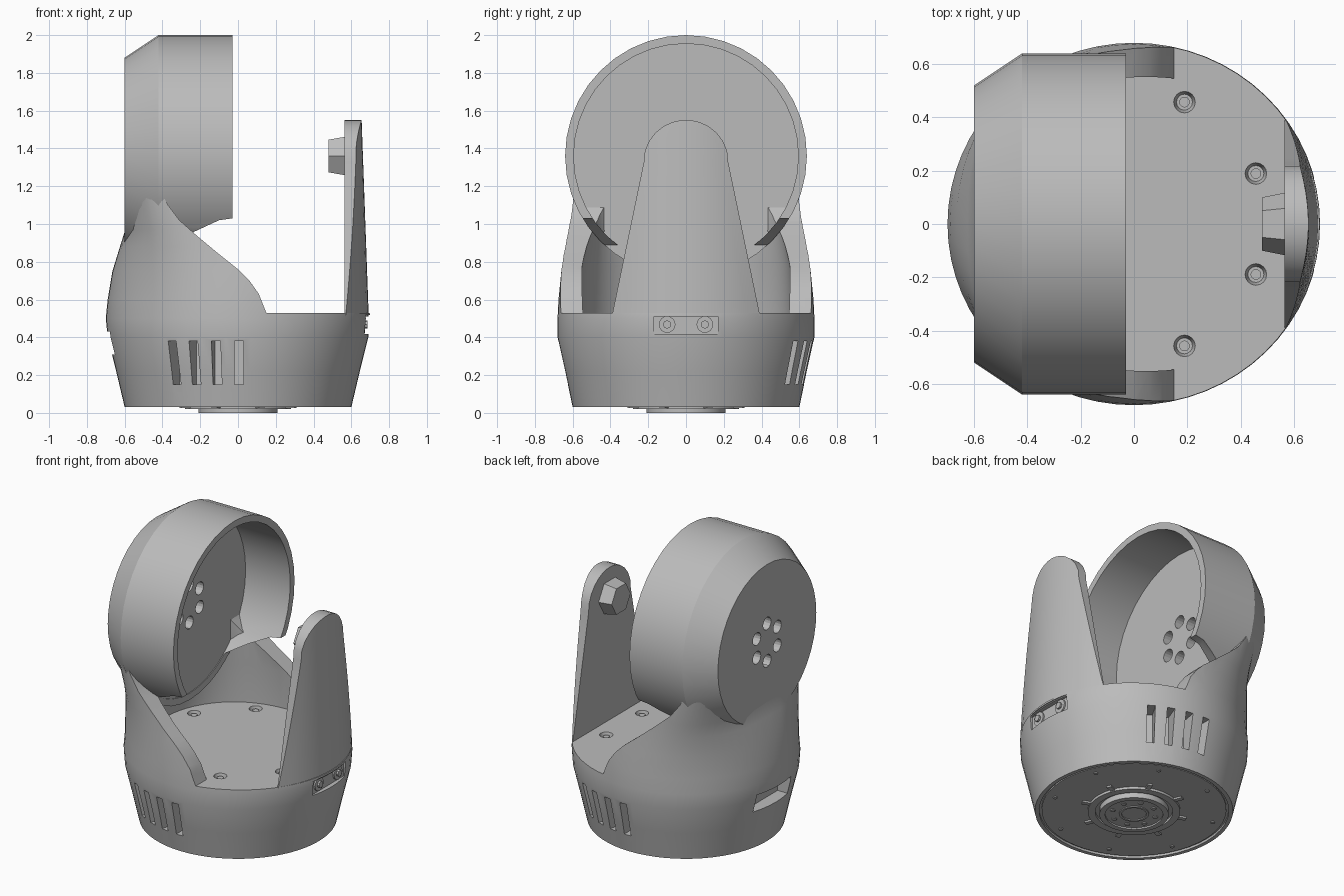
import bpy, bmesh, math
from mathutils import Matrix, Vector

cube = bpy.data.objects.get("Cube")
if cube:
    bpy.data.objects.remove(cube)

grey = bpy.data.materials.new("plain grey")
grey.use_nodes = True
grey.diffuse_color = (0.5, 0.5, 0.5, 1)
grey.node_tree.nodes["Principled BSDF"].inputs["Base Color"].default_value = (0.5, 0.5, 0.5, 1)


def loft(name, rings, closed=False):
    """Skin rings of points; cap the ends, or join last to first when closed."""
    bm = bmesh.new()
    rows = [[bm.verts.new(p) for p in ring] for ring in rings]
    n = len(rows[0])
    pairs = list(zip(rows, rows[1:])) + ([(rows[-1], rows[0])] if closed else [])
    for a, b in pairs:
        for i in range(n):
            j = (i + 1) % n
            bm.faces.new((a[i], a[j], b[j], b[i]))
    if not closed:
        bm.faces.new(rows[0][::-1])
        bm.faces.new(rows[-1])
    bmesh.ops.recalc_face_normals(bm, faces=bm.faces)
    mesh = bpy.data.meshes.new(name)
    bm.to_mesh(mesh)
    bm.free()
    mesh.materials.append(grey)
    obj = bpy.data.objects.new(name, mesh)
    bpy.context.collection.objects.link(obj)
    return obj


def circle(r, h, axis="z", centre=(0, 0, 0), n=40):
    pts = []
    for i in range(n):
        a = 2 * math.pi * i / n
        c, s = r * math.cos(a), r * math.sin(a)
        p = (c, s, h) if axis == "z" else (h, c, s)
        pts.append(Vector(p) + Vector(centre))
    return pts


def cylinder(name, r, h0, h1, axis="z", centre=(0, 0, 0), n=16, r1=None):
    return loft(name, [circle(r, h0, axis, centre, n), circle(r1 or r, h1, axis, centre, n)])


def box(name, size, centre, rot=Matrix()):
    corners = [(-1, -1), (1, -1), (1, 1), (-1, 1)]
    place = rot @ Matrix.Translation(centre)
    return loft(name, [[place @ Vector((x * size[0] / 2, y * size[1] / 2, z * size[2] / 2))
                        for x, y in corners] for z in (-1, 1)])


def prism(name, profile, half=1.0):
    """Extrude an x-z profile along y."""
    return loft(name, [[(x, y, z) for x, z in profile] for y in (-half, half)])


def oval(z, a, b, n, count=64):
    """Superellipse ring."""
    pts = []
    for i in range(count):
        t = 2 * math.pi * i / count
        c, s = math.cos(t), math.sin(t)
        pts.append((a * math.copysign(abs(c) ** (2 / n), c),
                    b * math.copysign(abs(s) ** (2 / n), s), z))
    return pts


def cut(obj, cutters):
    for c in cutters:
        c.hide_render = True
        mod = obj.modifiers.new("cut", "BOOLEAN")
        mod.operation, mod.solver, mod.object = "DIFFERENCE", "EXACT", c
        bpy.context.view_layer.objects.active = obj
        bpy.ops.object.modifier_apply(modifier=mod.name)
        bpy.data.objects.remove(c)


def smooth(obj, angle=32):
    bpy.ops.object.select_all(action="DESELECT")
    obj.select_set(True)
    bpy.context.view_layer.objects.active = obj
    bpy.ops.object.shade_smooth_by_angle(angle=math.radians(angle))


# Body: round base rising into a squarer cradle
FLOOR = 0.53
sections = [(0.03, 0.60, 0.60, 2), (0.22, 0.645, 0.64, 2), (0.40, 0.69, 0.68, 2),
            (0.50, 0.70, 0.68, 2), (0.60, 0.69, 0.675, 2), (0.75, 0.665, 0.66, 2.2),
            (0.88, 0.625, 0.645, 2.6), (0.97, 0.597, 0.635, 3.2), (1.19, 0.596, 0.615, 5)]
body = loft("body", [oval(*s) for s in sections])
inner = [(FLOOR, 0.57, 0.56, 2.2), (0.78, 0.55, 0.55, 2.4), (0.96, 0.48, 0.52, 3), (1.3, 0.45, 0.5, 4)]
cavity = loft("cavity", [oval(*s) for s in inner])
edge = [(0.15, FLOOR), (0.11, 0.63), (0.06, 0.70), (0, 0.76), (-0.1, 0.84), (-0.22, 0.94),
        (-0.31, 1.02), (-0.37, 1.10), (-0.42, 1.19)]
opening = prism("opening", edge + [(-0.45, 1.4), (1, 1.4), (1, FLOOR)])
cutters = [cavity, opening, cylinder("recess", 0.575, 0, 0.045, n=48)]

# Vent slots: four on the front, four half a turn away
for turn in (0, math.pi):
    for i in range(4):
        slot = Matrix.Rotation(turn + math.radians(-31 + 10.5 * i), 4, "Z")
        cutters.append(box("slot", (0.048, 0.2, 0.23), (0, -0.66, 0.265), slot))

# Rear port and side screw pocket
cutters.append(box("port", (0.2, 0.34, 0.12), (-0.68, 0.03, 0.37)))
cutters.append(box("pocket", (0.2, 0.34, 0.1), (0.762, 0, 0.467)))

# Floor screw holes
bolts = [(0.495 * math.cos(a), 0.495 * math.sin(a))
         for a in (math.radians(22.5 + 45 * k) for k in range(8))]
for x, y in bolts:
    cutters.append(cylinder("hole", 0.03, 0.49, 0.55, centre=(x, y, 0), r1=0.046))
cut(body, cutters)
smooth(body)
for x, y in bolts:
    cylinder("floor_screw", 0.02, 0.48, 0.52, centre=(x, y, 0), n=12)
for y in (-0.1, 0.1):
    smooth(cylinder("side_screw_collar", 0.044, 0.65, 0.672, "x", (0, y, 0.468)))
    cylinder("side_screw", 0.022, 0.65, 0.685, "x", (0, y, 0.468), 8)

# Drum: turned cup lying along x, open towards the arm
AXIS = (0, 0, 1.36)
cup = [(0, -0.60), (0.52, -0.60), (0.64, -0.42), (0.64, -0.03), (0.595, -0.03), (0.595, -0.36), (0, -0.36)]
drum = loft("drum", [circle(max(r, 0.001), x, "x", AXIS, 40) for r, x in cup])
rim_gap = prism("rim_gap", [(-0.355, 0.5), (0.2, 0.5), (0.2, 1.03), (-0.03, 1.03),
                            (-0.1, 1.02), (-0.23, 0.96), (-0.355, 0.89)])
holes = [rim_gap]
for k in range(6):
    a = math.radians(60 * k + 30)
    holes.append(cylinder("hole", 0.042, -0.7, -0.3, "x",
                          (0, 0.125 * math.cos(a), 1.36 + 0.125 * math.sin(a))))
cut(drum, holes)
smooth(drum, 22)

# Arm: tapered upright with a rounded top, curved outside and flat inside
rows = [(0.51 + 0.82 * i / 8, 0.393 - 0.17 * i / 8) for i in range(9)]
rows += [(1.33 + 0.22 * math.sin(t), 0.222 * math.cos(t) + 0.003)
         for t in (math.radians(a) for a in (15, 30, 45, 60, 72, 82, 90))]
rings = []
for z, w in rows:
    r = 0.692 - 0.036 * (z - 0.51)
    ys = [w * (k / 6 - 1) for k in range(13)]
    inside = 0.565
    rings.append([(max(math.sqrt(r * r - y * y), inside + 0.002), y, z) for y in ys]
                 + [(inside, y, z) for y in reversed(ys)])
smooth(loft("arm", rings))

# Faceted pivot knob
cylinder("pivot_knob", 0.10, 0.48, 0.57, "x", AXIS, 6, 0.118)

# Underside plate, hub rings and bolts
def ring(name, r0, r1, z0, z1):
    smooth(loft(name, [circle(r, z) for r, z in ((r0, z0), (r1, z0), (r1, z1), (r0, z1))], True))


cylinder("bottom_plate", 0.56, 0.036, 0.06, n=48)
ring("hub_flange", 0.235, 0.28, 0.02, 0.05)
ring("hub_outer_ring", 0.175, 0.21, 0, 0.05)
cylinder("hub_face", 0.18, 0.01, 0.05, n=32)
ring("hub_inner_ring", 0.075, 0.09, 0.004, 0.03)
for k in range(8):
    a = math.radians(45 * k + 22.5)
    d = Vector((math.cos(a), math.sin(a), 0))
    cylinder("plate_bolt", 0.014, 0.03, 0.05, centre=d * 0.5, n=10)
    cylinder("hub_bolt", 0.016, 0.004, 0.03, centre=d * 0.135, n=10)
    box("hub_clip", (0.06, 0.03, 0.02), (0.3, 0, 0.035), Matrix.Rotation(a, 4, "Z"))
